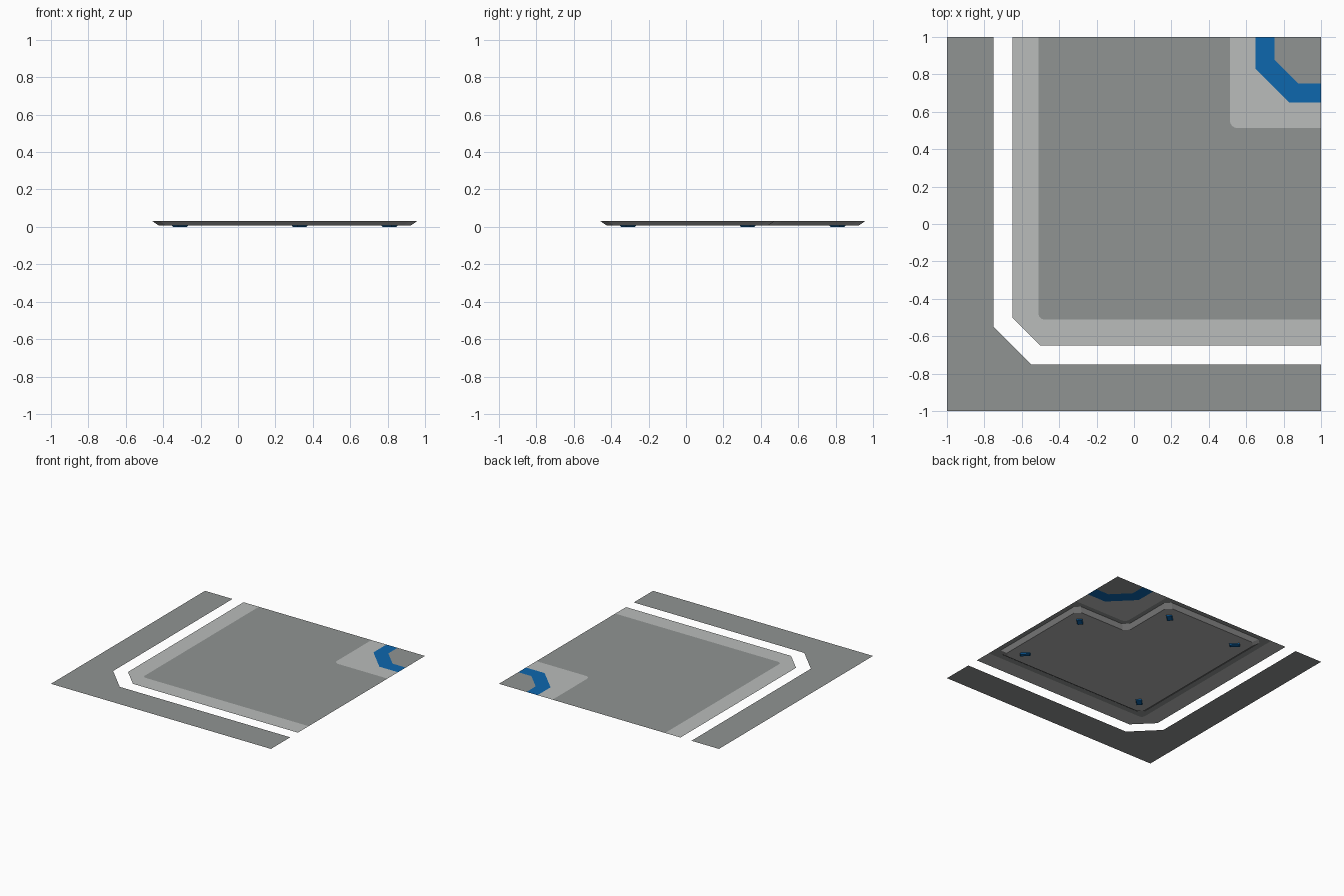
import bpy, bmesh, math
from mathutils import Vector, Matrix

if "Cube" in bpy.data.objects:
    bpy.data.objects.remove(bpy.data.objects["Cube"])

TOP = 0.033      # height of the floor sheet


def material(name, rgb):
    m = bpy.data.materials.new(name)
    m.diffuse_color = (*rgb, 1)
    m.use_nodes = True
    m.node_tree.nodes["Principled BSDF"].inputs["Base Color"].default_value = m.diffuse_color
    return m


DARK = material("dark grey", (0.28, 0.295, 0.29))
LIGHT = material("light grey", (0.49, 0.505, 0.495))
BLUE = material("blue", (0.004, 0.135, 0.42))
TRAY = material("tray grey", (0.43, 0.43, 0.43))


def finish(name, bm, mat):
    me = bpy.data.meshes.new(name)
    bm.to_mesh(me)
    bm.free()
    me.materials.append(mat)
    ob = bpy.data.objects.new(name, me)
    bpy.context.collection.objects.link(ob)
    return ob


def sheet(name, pts, mat):
    """Flat upward-facing floor piece."""
    bm = bmesh.new()
    f = bm.faces.new([bm.verts.new((x, y, TOP)) for x, y in pts])
    f.normal_update()
    if f.normal.z < 0:
        f.normal_flip()
    bmesh.ops.triangulate(bm, faces=bm.faces[:])
    return finish(name, bm, mat)


def arc(c, r, n=6):
    """Rounded corner whose sharp point is (c, c), from left side to bottom side."""
    return [(c + r - r * math.cos(a), c + r - r * math.sin(a))
            for a in (math.pi / 2 * i / n for i in range(n + 1))]


def frustum(name, low, high, z0, z1, mat, cap_top=False, matrix=Matrix()):
    """Tapered block between two matching outlines (counter-clockwise)."""
    bm = bmesh.new()
    a = [bm.verts.new(matrix @ Vector((x, y, z0))) for x, y in low]
    b = [bm.verts.new(matrix @ Vector((x, y, z1))) for x, y in high]
    n = len(a)
    for i in range(n):
        j = (i + 1) % n
        bm.faces.new((a[i], a[j], b[j], b[i]))
    bm.faces.new(a[::-1])
    if cap_top:
        bm.faces.new(b)
    return finish(name, bm, mat)


# Floor: path edges run from the back side (y = 1) round to the right side (x = 1)
def path(c, k):
    return [(c, 1), (c, c + k), (c + k, c), (1, c)]


def rounded(c, r):
    return [(c, 1)] + arc(c, r) + [(1, c)]


gap_out, gap_in = path(-0.75, 0.2), path(-0.65, 0.15)
big, small = rounded(-0.51, 0.03), rounded(0.513, 0.04)
blue_out, blue_in = path(0.65, 0.18), path(0.75, 0.13)

sheet("outer_border", [(-1, 1), (-1, -1), (1, -1)] + gap_out[::-1], DARK)
sheet("floor_light_border", gap_in + big[::-1], LIGHT)
sheet("floor_middle", big + small[::-1], DARK)
sheet("corner_light_patch", small + blue_out[::-1], LIGHT)
sheet("blue_stripe", blue_out + blue_in[::-1], BLUE)
sheet("corner_patch", blue_in + [(1, 1)], DARK)


# L-shaped tray hanging under the floor, every corner chamfered
def l_outline(d, c=0.04):
    lo, hi, mid = -0.46 + d, 0.96 - d, 0.475 - d
    pts = [Vector(p) for p in ((lo, lo), (hi, lo), (hi, mid),
                               (mid, mid), (mid, hi), (lo, hi))]
    out = []
    for i, p in enumerate(pts):
        for q in (pts[i - 1], pts[(i + 1) % 6]):
            out.append(tuple(p + (q - p).normalized() * c))
    return out


frustum("under_tray", l_outline(0.035), l_outline(0), 0.008, TOP - 0.0005, TRAY)


# Small feet under the tray corners, turned along the diagonals
def rect(w, h):
    return [(-w, -h), (w, -h), (w, h), (-w, h)]


for i, (x, y, ang) in enumerate(((-0.31, -0.31, 45), (0.81, -0.31, -45),
                                 (-0.31, 0.81, -45), (0.81, 0.33, 45),
                                 (0.33, 0.81, 45))):
    m = Matrix.Translation((x, y, 0)) @ Matrix.Rotation(math.radians(ang), 4, 'Z')
    frustum(f"foot_{i + 1}", rect(0.034, 0.018), rect(0.04, 0.023),
            0, 0.009, BLUE, True, m)
